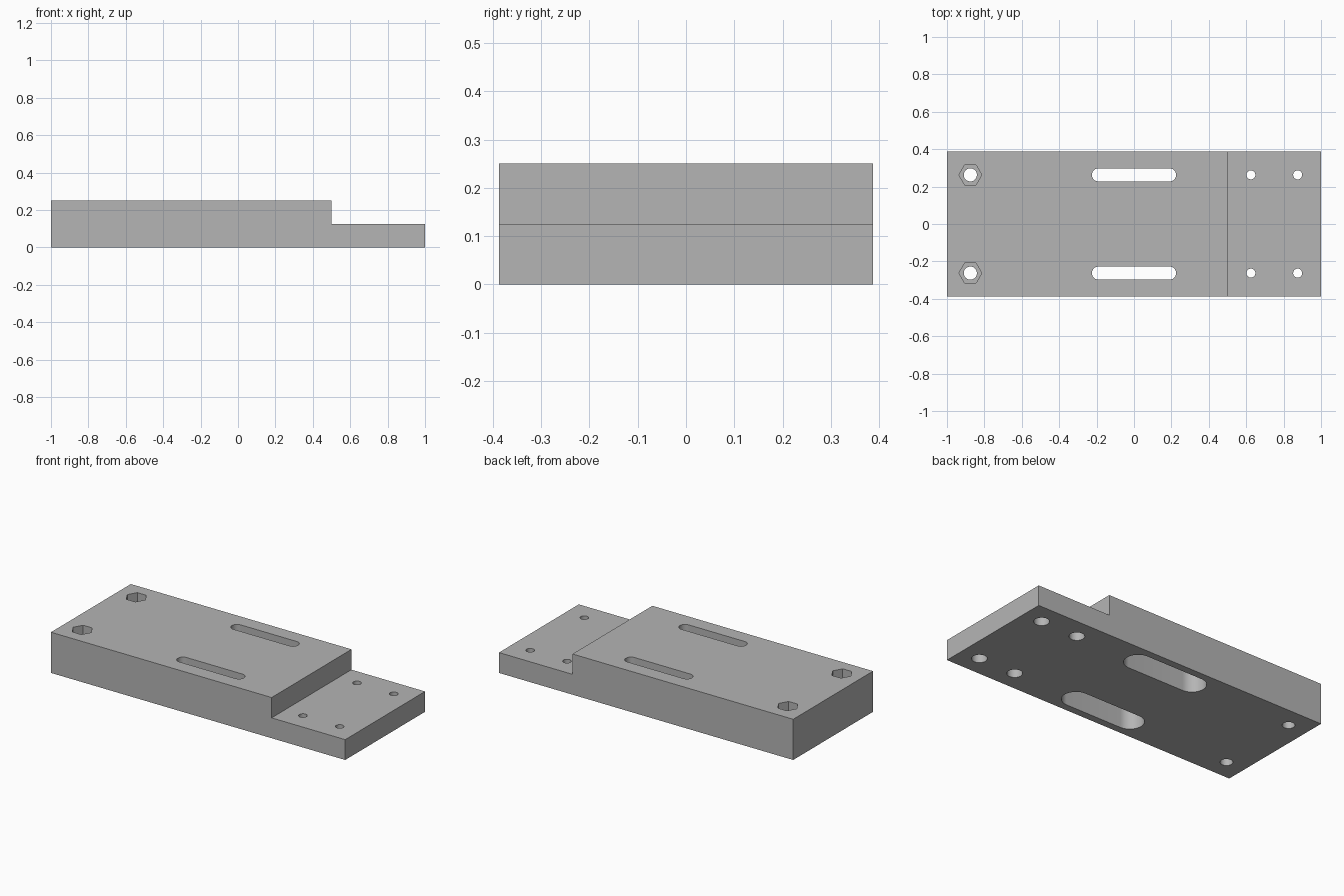
import bpy, bmesh
from math import cos, sin, pi

if "Cube" in bpy.data.objects:
    bpy.data.objects.remove(bpy.data.objects["Cube"], do_unlink=True)

LENGTH, WIDTH, HEIGHT, STEP_Z, STEP_X = 2.0, 0.775, 0.25, 0.125, 0.5
ROW_Y = 0.2625          # hole rows either side of the centre line
EPS = 0.05              # how far cutters overshoot the surface

grey = bpy.data.materials.new("plain grey")
grey.use_nodes = True
colour = (0.46, 0.46, 0.46, 1)
grey.diffuse_color = colour
grey.node_tree.nodes["Principled BSDF"].inputs["Base Color"].default_value = colour


def finish(bm, name):
    bmesh.ops.recalc_face_normals(bm, faces=bm.faces)
    mesh = bpy.data.meshes.new(name)
    bm.to_mesh(mesh)
    bm.free()
    mesh.materials.append(grey)
    obj = bpy.data.objects.new(name, mesh)
    bpy.context.collection.objects.link(obj)
    return obj


def extrude_outline(bm, points, offset):
    face = bm.faces.new([bm.verts.new(p) for p in points])
    new = bmesh.ops.extrude_face_region(bm, geom=[face])["geom"]
    verts = [v for v in new if isinstance(v, bmesh.types.BMVert)]
    bmesh.ops.translate(bm, vec=offset, verts=verts)


def add_prism(bm, x, radius, z0, z1, straight=0.0, sides=48):
    """Round, hexagonal or slot-shaped prism, one in each row."""
    for y in (-ROW_Y, ROW_Y):
        if straight:
            half = sides // 2
            outline = [(x + s * (straight / 2 + radius * sin(pi * i / half)),
                        y - s * radius * cos(pi * i / half), z0)
                       for s in (1, -1) for i in range(half + 1)]
        else:
            outline = [(x + radius * cos(2 * pi * i / sides),
                        y + radius * sin(2 * pi * i / sides), z0) for i in range(sides)]
        extrude_outline(bm, outline, (0, 0, z1 - z0))


# Stepped base plate, extruded from its side profile
h = LENGTH / 2
profile = [(-h, 0), (h, 0), (h, STEP_Z), (STEP_X, STEP_Z), (STEP_X, HEIGHT), (-h, HEIGHT)]
bm = bmesh.new()
extrude_outline(bm, [(x, -WIDTH / 2, z) for x, z in profile], (0, WIDTH, 0))
plate = finish(bm, "stepped_plate")

# Through holes: bolt holes, adjustment slots and step screw holes
bm = bmesh.new()
top = HEIGHT + EPS
add_prism(bm, -0.875, 0.035, -EPS, top)
add_prism(bm, 0, 0.035, -EPS, top, straight=0.38)
for x in (0.625, 0.875):
    add_prism(bm, x, 0.024, -EPS, top)
through = finish(bm, "through_cutter")

# Pockets: hex nut recesses from above, slot and screw head recesses from below
bm = bmesh.new()
add_prism(bm, -0.875, 0.0613, 0.125, top, sides=6)
add_prism(bm, 0, 0.08, -EPS, 0.14, straight=0.38)
for x in (0.625, 0.875):
    add_prism(bm, x, 0.043, -EPS, 0.0625)
pockets = finish(bm, "pocket_cutter")

bpy.context.view_layer.objects.active = plate
plate.select_set(True)
for cutter in (through, pockets):
    mod = plate.modifiers.new(cutter.name, 'BOOLEAN')
    mod.operation, mod.solver, mod.object = 'DIFFERENCE', 'EXACT', cutter
    bpy.ops.object.modifier_apply(modifier=mod.name)
    bpy.data.objects.remove(cutter, do_unlink=True)

# Smooth hole walls with crisp edges
bpy.ops.object.shade_smooth_by_angle(angle=pi / 6)
